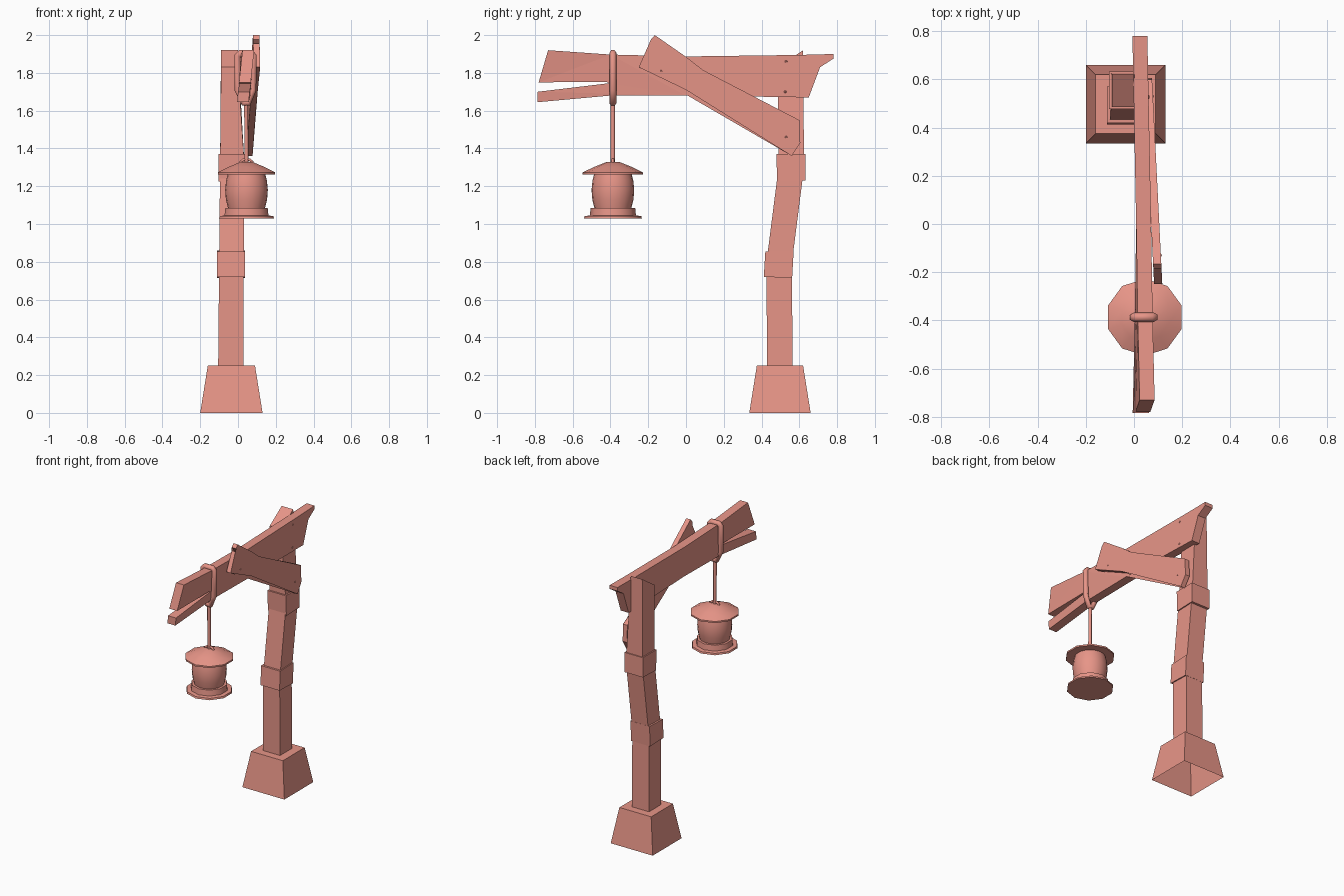
import bpy, bmesh, math
from mathutils import Vector

if "Cube" in bpy.data.objects:
    bpy.data.objects.remove(bpy.data.objects["Cube"])

# Reddish brown wood
WOOD = bpy.data.materials.new("wood")
WOOD.diffuse_color = (.80, .30, .245, 1)
WOOD.use_nodes = True
WOOD.node_tree.nodes["Principled BSDF"].inputs["Base Color"].default_value = WOOD.diffuse_color


def finish(name, bm, smooth=False):
    bmesh.ops.recalc_face_normals(bm, faces=bm.faces)
    me = bpy.data.meshes.new(name)
    bm.to_mesh(me)
    bm.free()
    me.materials.append(WOOD)
    ob = bpy.data.objects.new(name, me)
    bpy.context.collection.objects.link(ob)
    if smooth:
        bpy.ops.object.select_all(action='DESELECT')
        ob.select_set(True)
        bpy.context.view_layer.objects.active = ob
        bpy.ops.object.shade_smooth_by_angle(angle=math.radians(40))
    return ob


def loft(name, sections, bottom=True):
    """Rectangular sections: (x0, x1, y0, y1, z at front, z at back)."""
    bm = bmesh.new()
    rings = []
    for x0, x1, y0, y1, zf, zb in sections:
        rings.append([bm.verts.new(p) for p in
                      ((x0, y0, zf), (x1, y0, zf), (x1, y1, zb), (x0, y1, zb))])
    for a, b in zip(rings, rings[1:]):
        for i in range(4):
            j = (i + 1) % 4
            bm.faces.new((a[i], a[j], b[j], b[i]))
    bm.faces.new(rings[-1])
    if bottom:
        bm.faces.new(rings[0])
    return finish(name, bm)


def plank(name, outline, centre, half):
    """Side outline in y,z given thickness along x around centre(y, z)."""
    bm = bmesh.new()
    sides = [[bm.verts.new((centre(y, z) + s * half, y, z)) for y, z in outline]
             for s in (-1, 1)]
    caps = [bm.faces.new(s) for s in sides]
    n = len(outline)
    for i in range(n):
        j = (i + 1) % n
        bm.faces.new((sides[0][i], sides[0][j], sides[1][j], sides[1][i]))
    bmesh.ops.triangulate(bm, faces=caps, ngon_method='EAR_CLIP')
    return finish(name, bm)


def lathe(name, profile, cx, cy, n=10, phase=18):
    bm = bmesh.new()
    rings = []
    for r, z in profile:
        rings.append([bm.verts.new((
            cx + r * math.cos(math.radians(phase) + math.tau * i / n),
            cy + r * math.sin(math.radians(phase) + math.tau * i / n), z))
            for i in range(n)])
    for a, b in zip(rings, rings[1:]):
        for i in range(n):
            j = (i + 1) % n
            bm.faces.new((a[i], a[j], b[j], b[i]))
    bm.faces.new(rings[0])
    bm.faces.new(rings[-1])
    return finish(name, bm, True)


def rope(name, points, radius, closed=False):
    cu = bpy.data.curves.new(name, 'CURVE')
    cu.dimensions = '3D'
    cu.bevel_depth = radius
    cu.bevel_resolution = 1
    cu.use_fill_caps = True
    sp = cu.splines.new('POLY')
    sp.points.add(len(points) - 1)
    for p, co in zip(sp.points, points):
        p.co = (*co, 1)
    sp.use_cyclic_u = closed
    cu.materials.append(WOOD)
    ob = bpy.data.objects.new(name, cu)
    bpy.context.collection.objects.link(ob)
    return ob


# Hollow foot
loft("foot", [(-.20, .13, .335, .66, 0, 0), (-.16, .09, .375, .62, .25, .25)], bottom=False)

# Crooked post with slanted top
loft("post", [(-.105, .03, .43, .565, .24, .24), (-.10, .03, .425, .56, .79, .79),
              (-.095, .035, .49, .625, 1.30, 1.30), (-.09, .0, .485, .62, 1.83, 1.92)])

# Collars on the post
loft("lower_collar", [(-.112, .038, .412, .562, .72, .715), (-.112, .038, .42, .57, .855, .86)])
loft("upper_collar", [(-.103, .042, .483, .632, 1.225, 1.23), (-.103, .042, .478, .632, 1.37, 1.37)])


# Split beam, leaning towards its front end
def beam_x(y, z):
    lean = max(0, min(1, (1.92 - z) / .27)) * max(0, -y / .78)
    return .04 - .02 * y - .03 * lean


plank("beam", [(-.73, 1.92), (-.78, 1.75), (-.42, 1.752), (-.41, 1.745), (-.785, 1.70),
               (-.785, 1.645), (-.40, 1.68), (0, 1.68), (.65, 1.67), (.71, 1.83),
               (.78, 1.875), (.78, 1.90), (.6, 1.895), (0, 1.887), (-.40, 1.897)],
      beam_x, .031)


# Split diagonal brace
def brace_x(y, z):
    return .093 - .05 * (y + .1)


plank("brace", [(-.25, 1.83), (-.185, 1.955), (-.10, 1.885), (-.185, 1.978), (-.165, 2.0),
                (.0, 1.885), (.09, 1.815), (.36, 1.65), (.60, 1.55), (.605, 1.43),
                (.56, 1.36), (.30, 1.55), (.0, 1.71)], brace_x, .017)

# Nails
for i, (y, z, fx, h) in enumerate([(.53, 1.86, beam_x, .031), (.525, 1.70, beam_x, .031),
                                   (.53, 1.46, brace_x, .017), (-.13, 1.81, brace_x, .017)]):
    bm = bmesh.new()
    bmesh.ops.create_icosphere(bm, subdivisions=1, radius=.009)
    bmesh.ops.translate(bm, verts=bm.verts, vec=Vector((fx(y, z) + h - .004, y, z)))
    finish(f"nail_{i + 1}", bm)

# Rope sling, hanging rope and lantern handle
LX, LY = .045, -.387
rope("rope_sling", [(-.002, LY, 1.89), (.012, LY, 1.905), (.07, LY, 1.905), (.083, LY, 1.89),
                    (.08, LY, 1.71), (.055, LY, 1.64), (.03, LY, 1.64), (-.002, LY, 1.71)],
     .019, closed=True)
rope("hanging_rope", [(.043, LY, 1.64), (LX, LY, 1.32)], .012)
rope("handle", [(LX + .035 * math.cos(a), LY, 1.315 + .028 * math.sin(a))
                for a in [math.pi * i / 6 for i in range(7)]], .008)

# Lantern
lathe("lantern_roof", [(.035, 1.328), (.10, 1.302), (.160, 1.273), (.160, 1.262), (.08, 1.262)], LX, LY)
lathe("lantern_glass", [(.098, 1.27), (.108, 1.23), (.113, 1.18), (.109, 1.13), (.097, 1.08)],
      LX, LY, n=20)
lathe("lantern_base", [(.118, 1.085), (.122, 1.045), (.150, 1.042), (.153, 1.03)], LX, LY)
